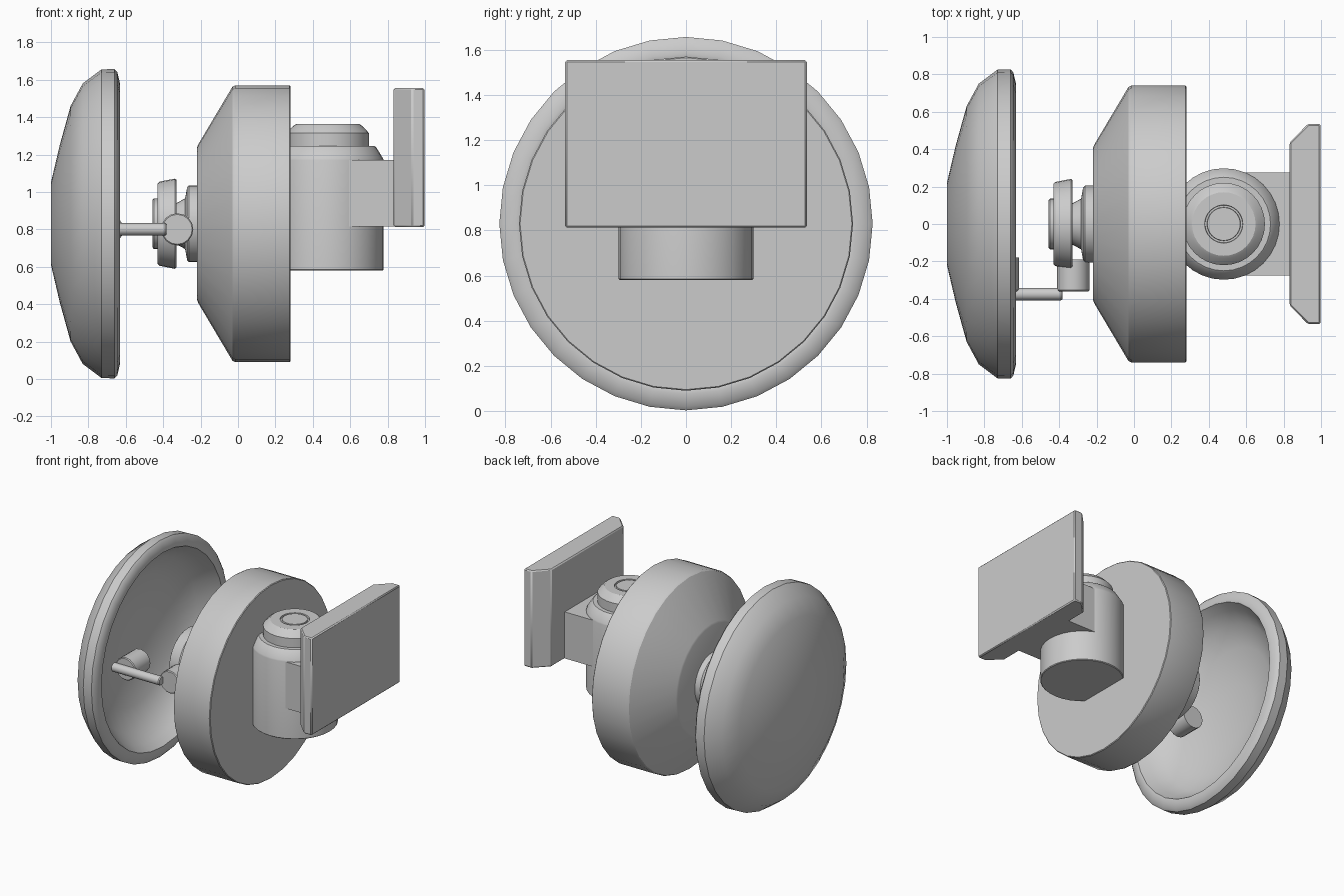
import bpy, bmesh
from math import sin, cos, tau, radians

if "Cube" in bpy.data.objects:
    bpy.data.objects.remove(bpy.data.objects["Cube"])


def finish(name, bm, angle=30):
    """Turn a bmesh into a named object with smooth shading and sharp edges."""
    bmesh.ops.remove_doubles(bm, verts=bm.verts, dist=1e-5)
    bmesh.ops.recalc_face_normals(bm, faces=bm.faces)
    me = bpy.data.meshes.new(name)
    bm.to_mesh(me)
    bm.free()
    me.shade_smooth()
    me.set_sharp_from_angle(angle=radians(angle))
    ob = bpy.data.objects.new(name, me)
    bpy.context.collection.objects.link(ob)
    return ob


def lathe(name, axis, centre, profile, sides=32, angle=30):
    """Revolve (position along axis, radius) points; the ends are capped."""
    bm = bmesh.new()
    rings = []
    for t, r in profile:
        ring = []
        for i in range(sides):
            a = tau * i / sides
            u, v = r * sin(a), r * cos(a)
            off = {'x': (t, u, v), 'y': (u, t, v), 'z': (u, v, t)}[axis]
            ring.append(bm.verts.new([c + o for c, o in zip(centre, off)]))
        rings.append(ring)
    for a, b in zip(rings, rings[1:]):
        for i in range(sides):
            j = (i + 1) % sides
            bm.faces.new((a[i], a[j], b[j], b[i]))
    bm.faces.new(rings[0])
    bm.faces.new(rings[-1])
    return finish(name, bm, angle)


def prism(name, outline, z0, z1, bevel):
    """Extrude an (x, y) outline upward and soften its edges."""
    bm = bmesh.new()
    face = bm.faces.new([bm.verts.new((x, y, z0)) for x, y in outline])
    top = bmesh.ops.extrude_face_region(bm, geom=[face])['geom']
    verts = [g for g in top if isinstance(g, bmesh.types.BMVert)]
    bmesh.ops.translate(bm, verts=verts, vec=(0, 0, z1 - z0))
    ob = finish(name, bm)
    if bevel:
        mod = ob.modifiers.new("soft_edges", 'BEVEL')
        mod.width, mod.segments = bevel, 1
    return ob


Z = 0.83    # height of the main axis
PEG = 0.80  # height of the linkage

# Hollow dish: outer shell, rim, then concave inside
lathe("dish", 'x', (0, 0, Z), [
    (-1.0, 0.22), (-0.953, 0.42), (-0.895, 0.63), (-0.83, 0.75),
    (-0.73, 0.825), (-0.66, 0.827), (-0.645, 0.81), (-0.632, 0.755),
    (-0.635, 0.74), (-0.70, 0.70), (-0.79, 0.63), (-0.865, 0.48),
    (-0.925, 0.22)], angle=35)

# Main housing
lathe("housing", 'x', (0, 0, Z), [
    (-0.218, 0.41), (-0.212, 0.425), (-0.03, 0.732), (-0.015, 0.74),
    (0.275, 0.74), (0.28, 0.735)])

# Hub between housing and dish: base, neck, flange and cap
lathe("hub", 'x', (0, 0, Z), [
    (-0.20, 0.205), (-0.262, 0.205), (-0.272, 0.195), (-0.283, 0.135),
    (-0.33, 0.11), (-0.33, 0.235), (-0.337, 0.241), (-0.42, 0.225),
    (-0.43, 0.215), (-0.43, 0.135), (-0.45, 0.135), (-0.456, 0.128)])

# Linkage: two pegs joined by a rod
for name, x, inner in (("hub_peg", -0.325, -0.19), ("dish_peg", -0.70, -0.18)):
    lathe(name, 'y', (x, 0, PEG), [
        (-0.36, 0.08), (-0.354, 0.086), (inner, 0.086)], 16)
lathe("link_rod", 'x', (0, -0.375, PEG), [
    (-0.79, 0.028), (-0.785, 0.033), (-0.39, 0.033), (-0.383, 0.028)], 16)

# Vertical pivot with stepped cap and ring groove on top
lathe("pivot", 'z', (0.48, 0, 0), [
    (0.58, 0.293), (0.585, 0.298), (1.17, 0.298), (1.18, 0.295),
    (1.237, 0.26), (1.245, 0.25), (1.245, 0.22), (1.315, 0.22),
    (1.352, 0.185), (1.362, 0.17), (1.362, 0.102), (1.35, 0.10),
    (1.35, 0.09), (1.362, 0.088)])

# Arm from pivot to mounting plate
prism("arm", [(0.48, -0.275), (0.85, -0.275), (0.85, 0.275), (0.48, 0.275)],
      0.815, 1.17, 0)

# Mounting plate with chamfered sides
half = [(0.832, 0.435), (0.93, 0.535), (0.997, 0.535)]
prism("mounting_plate", half + [(x, -y) for x, y in reversed(half)],
      0.812, 1.555, 0.008)
